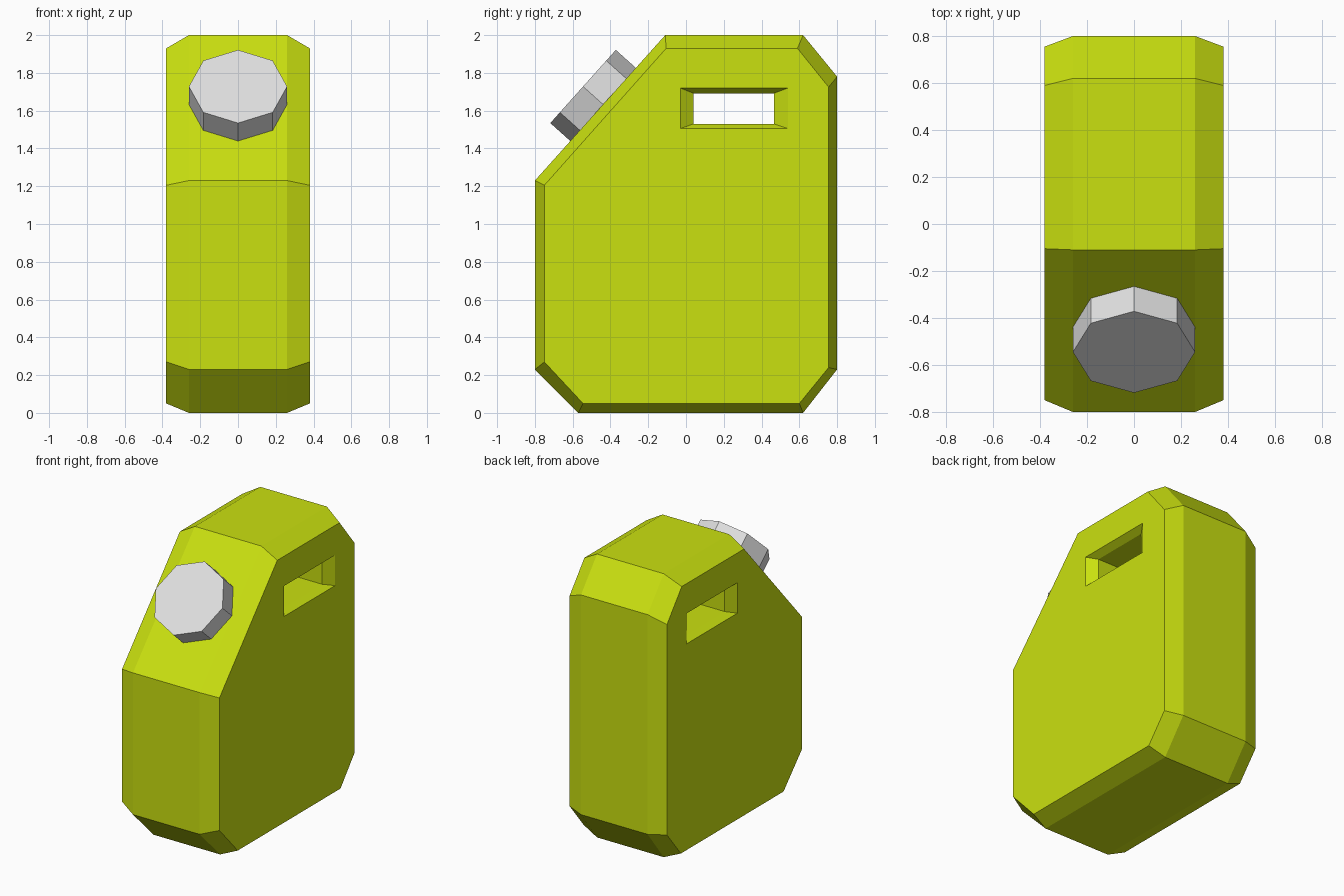
import bpy
import bmesh
from mathutils import Matrix, Vector

cube = bpy.data.objects.get("Cube")
if cube:
    bpy.data.objects.remove(cube, do_unlink=True)


def make_material(name, color):
    mat = bpy.data.materials.new(name)
    mat.use_nodes = True
    mat.diffuse_color = color
    mat.node_tree.nodes["Principled BSDF"].inputs["Base Color"].default_value = color
    return mat


def make_object(name, bm, mat):
    bmesh.ops.recalc_face_normals(bm, faces=bm.faces[:])
    mesh = bpy.data.meshes.new(name)
    bm.to_mesh(mesh)
    bm.free()
    mesh.materials.append(mat)
    obj = bpy.data.objects.new(name, mesh)
    bpy.context.collection.objects.link(obj)


def loft(bm, sections):
    """Skin a series of (x, [(y, z), ...]) sections; return the vertex rings."""
    rings = [[bm.verts.new((x, y, z)) for y, z in pts] for x, pts in sections]
    for a, b in zip(rings, rings[1:]):
        for i in range(len(a)):
            j = (i + 1) % len(a)
            bm.faces.new((a[i], a[j], b[j], b[i]))
    return rings


def rectangle(y0, y1, z0, z1):
    return [(y0, z0), (y1, z0), (y1, z1), (y0, z1)]


yellow = make_material("yellow green plastic", (0.59, 0.75, 0.005, 1))
white = make_material("light grey plastic", (0.75, 0.75, 0.75, 1))

# Can body: wide middle outline, smaller outline on the flat sides
middle = [(-0.57, 0), (0.62, 0), (0.80, 0.23), (0.80, 1.78),
          (0.62, 2), (-0.11, 2), (-0.80, 1.23), (-0.80, 0.23)]
side = [(-0.545, 0.05), (0.60, 0.05), (0.755, 0.24), (0.755, 1.725),
        (0.59, 1.93), (-0.105, 1.93), (-0.75, 1.205), (-0.75, 0.27)]
bm = bmesh.new()
body = loft(bm, [(-0.38, side), (-0.26, middle), (0.26, middle), (0.38, side)])

# Handle opening: a tunnel with a flared lip on each side
mouth = rectangle(-0.03, 0.54, 1.505, 1.72)
throat = rectangle(0.04, 0.465, 1.53, 1.692)
tunnel = loft(bm, [(-0.38, mouth), (-0.33, throat), (0.33, throat), (0.38, mouth)])

# Flat sides, filled between the outline and the opening
for end in (0, -1):
    edges = [bm.edges.get((ring[i - 1], ring[i]))
             for ring in (body[end], tunnel[end]) for i in range(len(ring))]
    bmesh.ops.triangle_fill(bm, edges=edges, use_beauty=True)
make_object("can_body", bm, yellow)

# Octagonal cap, square to the sloping shoulder and slightly sunk into it
slope = Vector((0, 0.69, 0.77)).normalized()
normal = Vector((0, -slope.z, slope.y))
top = Vector((0, -0.545, 1.728))
depth = 0.17
frame = Matrix((Vector((1, 0, 0)), slope, normal)).transposed().to_4x4()
frame.translation = top - normal * depth / 2
bm = bmesh.new()
bmesh.ops.create_cone(bm, cap_ends=True, segments=8, radius1=0.26,
                      radius2=0.26, depth=depth, matrix=frame)
make_object("filler_cap", bm, white)
